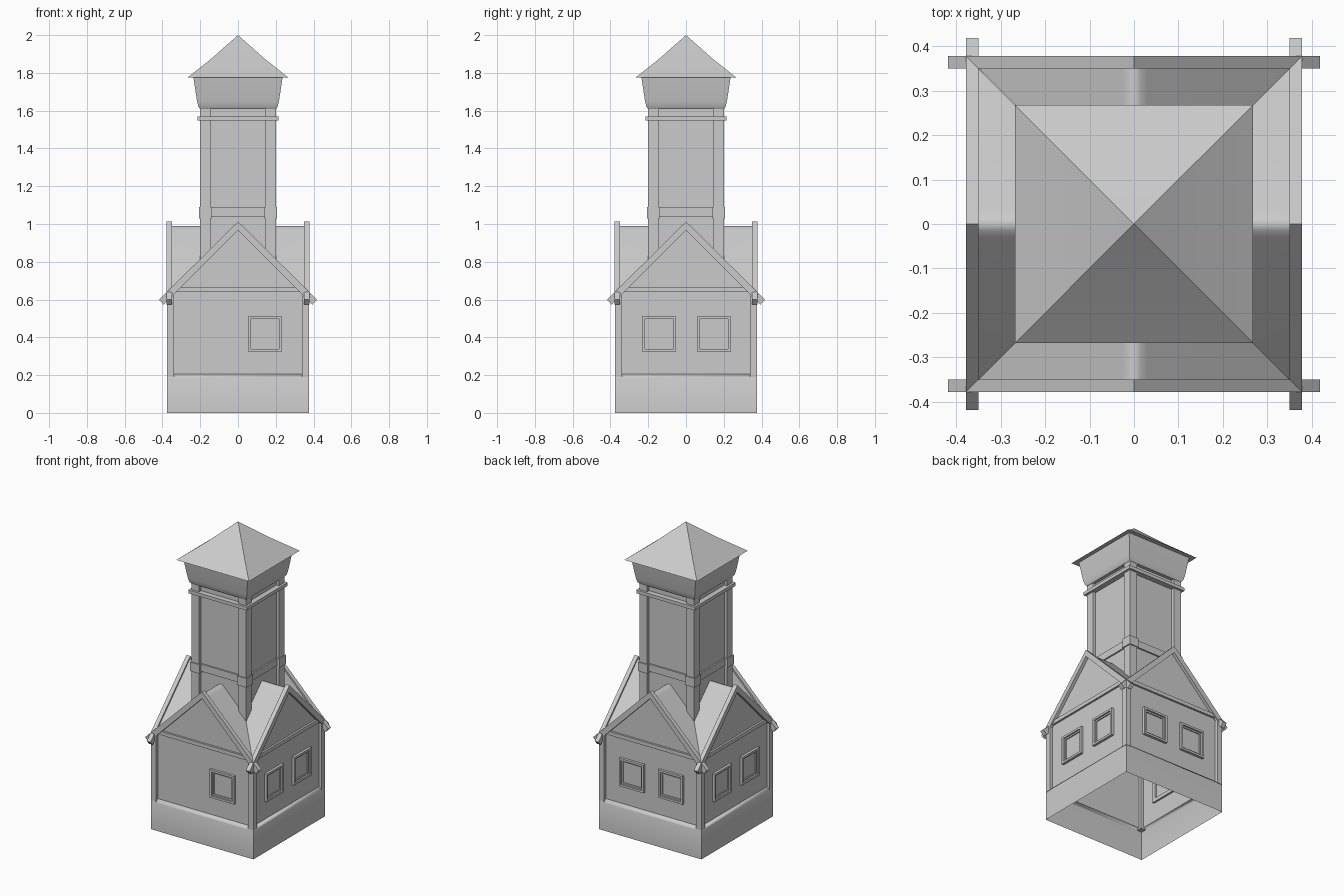
import bpy, bmesh, math
from mathutils import Matrix

if "Cube" in bpy.data.objects:
    bpy.data.objects.remove(bpy.data.objects["Cube"])


def make(name, bm, smooth=False):
    bmesh.ops.recalc_face_normals(bm, faces=bm.faces)
    me = bpy.data.meshes.new(name)
    bm.to_mesh(me)
    bm.free()
    ob = bpy.data.objects.new(name, me)
    bpy.context.collection.objects.link(ob)
    if smooth:
        bpy.ops.object.select_all(action='DESELECT')
        ob.select_set(True)
        bpy.context.view_layer.objects.active = ob
        bpy.ops.object.shade_smooth_by_angle(angle=math.radians(50))
    return ob


def rings(name, levels, smooth=False):
    """Square sections (half width, z) joined into a shell; width 0 makes a tip."""
    bm = bmesh.new()
    prev = None
    for r, z in levels:
        if r == 0:
            cur = [bm.verts.new((0, 0, z))] * 4
        else:
            cur = [bm.verts.new((sx * r, sy * r, z))
                   for sx, sy in ((-1, -1), (1, -1), (1, 1), (-1, 1))]
        if prev:
            for i in range(4):
                j = (i + 1) % 4
                # dropping repeated corners turns tip quads into triangles
                bm.faces.new(list(dict.fromkeys((prev[i], prev[j], cur[j], cur[i]))))
        prev = cur
    return make(name, bm, smooth)


def prism(bm, pts, y0, y1=None):
    """Polygon in the xz plane, extruded along y when y1 is given."""
    a = [bm.verts.new((x, y0, z)) for x, z in pts]
    bm.faces.new(a)
    if y1 is not None:
        b = [bm.verts.new((x, y1, z)) for x, z in pts]
        bm.faces.new(b[::-1])
        for i in range(len(a)):
            j = (i + 1) % len(a)
            bm.faces.new((a[i], a[j], b[j], b[i]))


def bar(bm, x0, x1, z0, z1, y0, y1):
    prism(bm, [(x0, z0), (x1, z0), (x1, z1), (x0, z1)], y0, y1)


def spin(bm, k):
    bmesh.ops.transform(bm, matrix=Matrix.Rotation(k * math.pi / 2, 4, 'Z'), verts=bm.verts)


def frame(bm, x, z, r, rz, w, y0, y1):
    for s in (-1, 1):
        a, b = sorted((x + s * r, x + s * (r - w)))
        bar(bm, a, b, z - rz, z + rz, y0, y1)
        a, b = sorted((z + s * rz, z + s * (rz - w)))
        bar(bm, x - r + w, x + r - w, a, b, y0, y1)


# plinth with softened top edge, open below
rings("plinth", [(.377, 0), (.377, .185), (.371, .197), (.357, .205)], True)

sides = ("front", "right", "back", "left")
for k, side in enumerate(sides):
    # thin wall with gable
    bm = bmesh.new()
    prism(bm, [(-.357, .2), (.357, .2), (.357, .635), (0, .99), (-.357, .635)], -.357)
    spin(bm, k)
    wall = make(side + "_wall", bm)
    if wall.data.polygons[0].normal.dot(wall.data.polygons[0].center) < 0:
        wall.data.flip_normals()

    # rake boards and tie beam of the gable
    bm = bmesh.new()
    prism(bm, [(0, 1.013), (-.418, .6), (-.394, .573), (0, .968),
               (.394, .573), (.418, .6)], -.378, -.35)
    bar(bm, -.335, .335, .64, .665, -.37, -.35)
    spin(bm, k)
    make(side + "_gable_frame", bm)

    # roof wedge with rounded ridge, meeting its neighbours in the valleys
    bm = bmesh.new()
    prof = [(0, .99), (.014, .985), (.03, .97), (.36, .641)]
    for s in (-1, 1):
        for (xa, za), (xb, zb) in zip(prof, prof[1:]):
            co = [(s * xa, -.36, za), (s * xb, -.36, zb)]
            if xb < .35:
                co.append((s * xb, -xb, zb))
            co.append((s * xa, -xa, za))
            bm.faces.new([bm.verts.new(c) for c in co])
    bmesh.ops.remove_doubles(bm, verts=bm.verts, dist=1e-5)
    spin(bm, k)
    roof = make(side + "_roof", bm, True)
    if roof.data.polygons[0].normal.z < 0:
        roof.data.flip_normals()

    # windows: the front has only one
    for i, x in enumerate((.142,) if k == 0 else (-.142, .147)):
        bm = bmesh.new()
        frame(bm, x, .417, .09, .093, .014, -.374, -.345)
        frame(bm, x, .417, .076, .079, .01, -.364, -.345)
        spin(bm, k)
        make(f"{side}_window_{i + 1}", bm)

    # corner posts of house and tower, with a collar on the tower post
    bm = bmesh.new()
    bar(bm, .338, .377, .19, .635, -.377, -.338)
    spin(bm, k)
    make(side + "_house_post", bm)
    bm = bmesh.new()
    bar(bm, .145, .2, .77, 1.612, -.2, -.145)
    bar(bm, .139, .207, 1.03, 1.09, -.207, -.139)
    spin(bm, k)
    make(side + "_tower_post", bm)

# tower shaft and its horizontal bands
rings("tower_shaft", [(.18, .78), (.18, 1.612)])
rings("tower_lower_band", [(.178, 1.04), (.19, 1.04), (.19, 1.088), (.178, 1.088)])
rings("tower_upper_band", [(.178, 1.548), (.215, 1.548), (.215, 1.57), (.178, 1.57)])

# flared tower head and slightly concave cap
rings("tower_head", [(0, 1.61), (.202, 1.61), (.21, 1.622), (.217, 1.65), (.236, 1.777)], True)
rings("tower_cap", [(.23, 1.777), (.267, 1.775), (.14, 1.876), (0, 2.0)], True)
